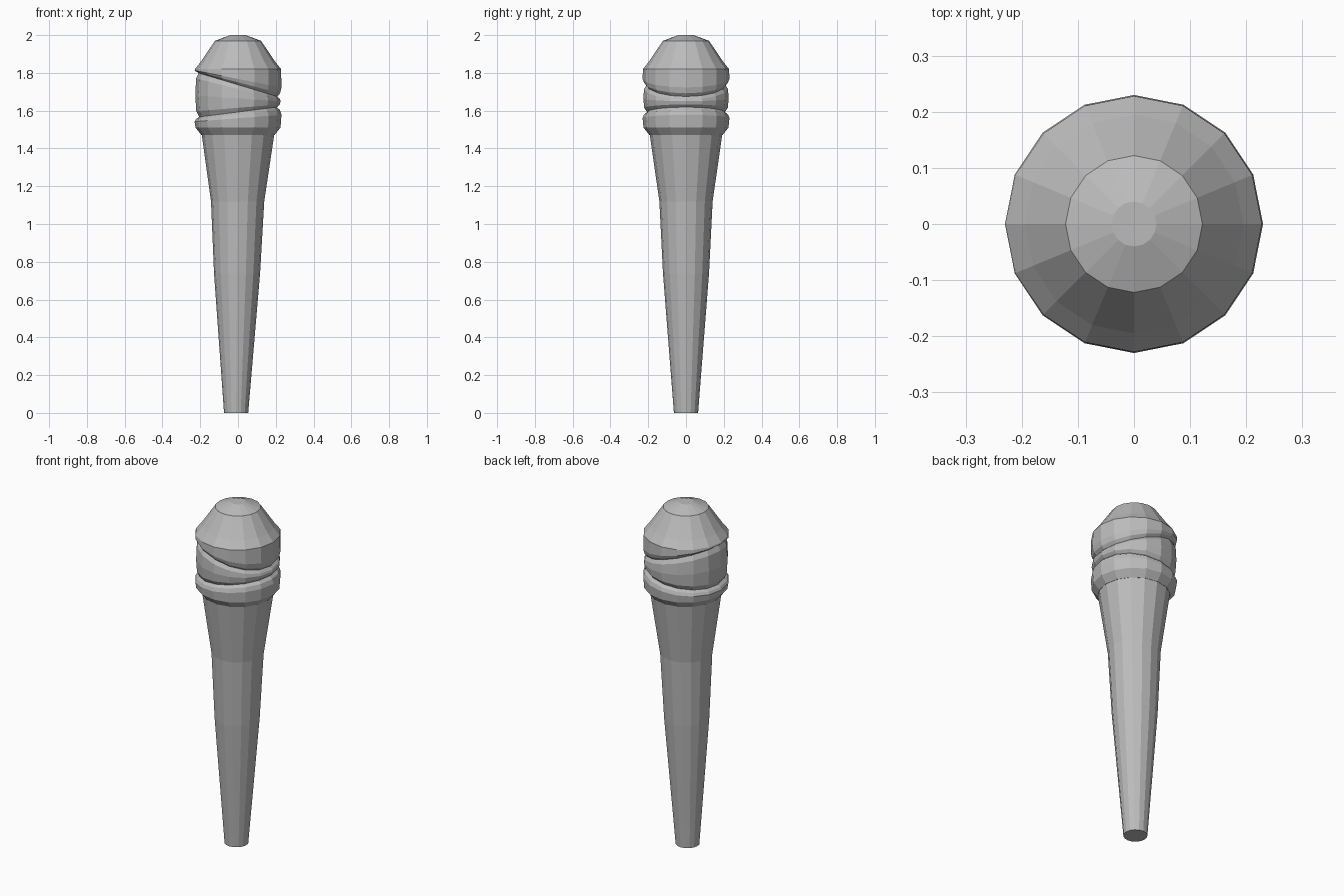
import bpy, bmesh, math

SIDES = 16

cube = bpy.data.objects.get("Cube")
if cube:
    bpy.data.objects.remove(cube, do_unlink=True)

grey = bpy.data.materials.new("plain_grey")
grey.use_nodes = True
colour = (0.5, 0.5, 0.5, 1)
grey.diffuse_color = colour
grey.node_tree.nodes["Principled BSDF"].inputs["Base Color"].default_value = colour


def lathe(name, rings):
    """Stack rings of (radius, height, tilt, x offset) into a closed faceted solid."""
    bm = bmesh.new()
    loops = []
    for radius, height, tilt, shift in rings:
        loop = []
        for i in range(SIDES):
            a = math.tau * i / SIDES
            c, s = math.cos(a), math.sin(a)
            loop.append(bm.verts.new((radius * c + shift, radius * s, height + tilt * c)))
        loops.append(loop)
    for low, high in zip(loops, loops[1:]):
        for i in range(SIDES):
            j = (i + 1) % SIDES
            bm.faces.new((low[i], low[j], high[j], high[i]))
    bm.faces.new(loops[0][::-1])
    bm.faces.new(loops[-1])
    mesh = bpy.data.meshes.new(name)
    bm.to_mesh(mesh)
    bm.free()
    mesh.materials.append(grey)
    obj = bpy.data.objects.new(name, mesh)
    bpy.context.collection.objects.link(obj)
    return obj


# Tapered shaft, leaning very slightly at its tip
lathe("shaft", [
    (0.064, 0, 0, -0.01),
    (0.122, 0.74, 0, -0.005),
    (0.141, 1.12, 0, -0.002),
    (0.193, 1.48, 0, 0),
])

# Lower collar with a slanted upper rim
lathe("lower_collar", [
    (0.193, 1.47, 0, 0),
    (0.225, 1.51, 0, 0),
    (0.23, 1.56, 0.018, 0),
    (0.222, 1.58, 0.024, 0),
    (0.206, 1.593, 0.026, 0),
])

# Bulging middle band, wide on one side and narrow on the other
lathe("middle_band", [
    (0.206, 1.593, 0.026, 0),
    (0.221, 1.615, 0.018, 0),
    (0.226, 1.665, -0.015, 0),
    (0.222, 1.715, -0.055, 0),
    (0.208, 1.737, -0.062, 0),
])

# Domed cap with a slanted lower rim
lathe("cap", [
    (0.208, 1.737, -0.062, 0),
    (0.223, 1.75, -0.058, 0),
    (0.23, 1.768, -0.045, 0),
    (0.228, 1.82, 0, 0),
    (0.195, 1.862, 0, 0),
    (0.122, 1.97, 0, 0),
    (0.04, 2.0, 0, 0),
])
